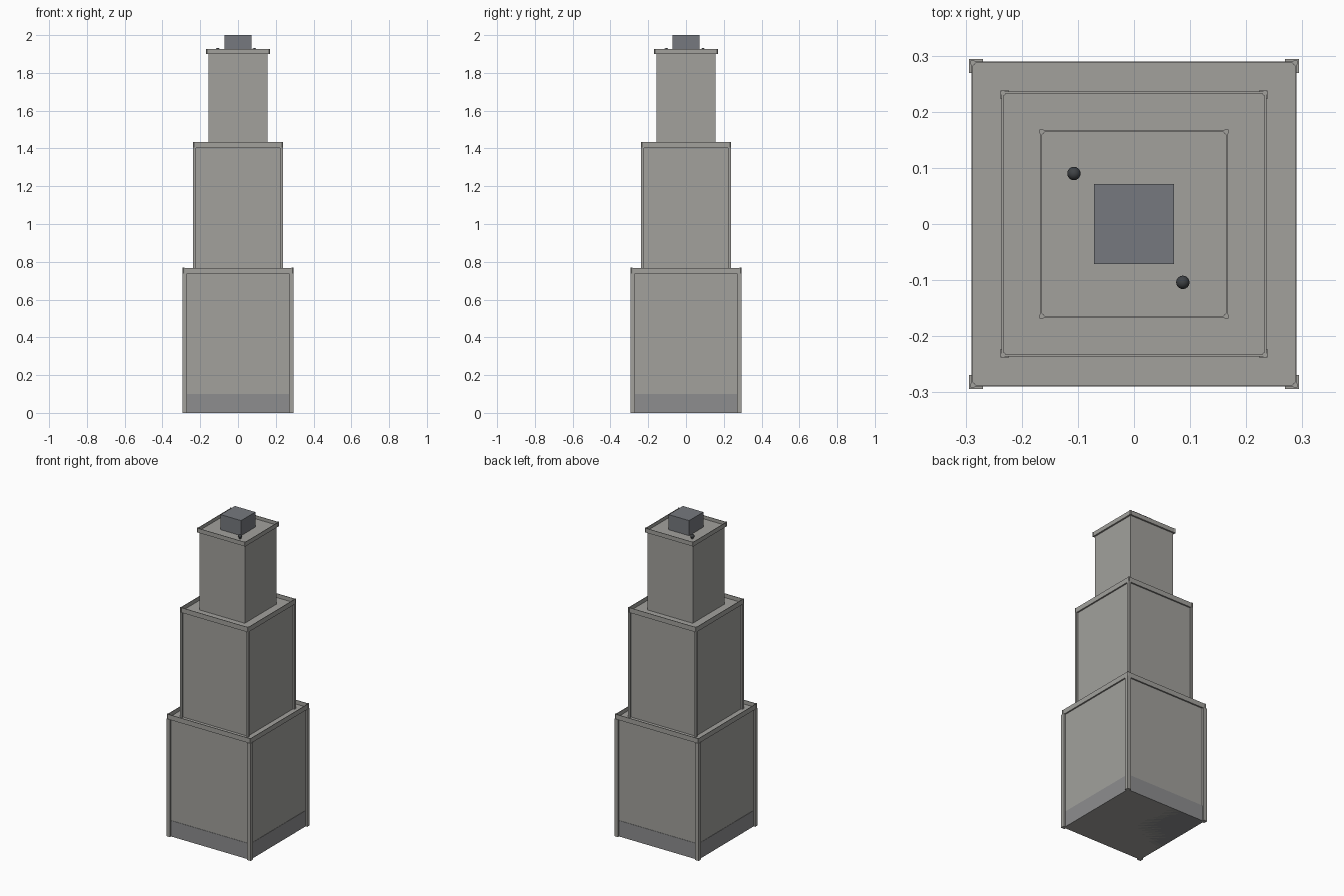
import bpy
import bmesh
from mathutils import Matrix

if "Cube" in bpy.data.objects:
    bpy.data.objects.remove(bpy.data.objects["Cube"])


def material(name, rgb):
    m = bpy.data.materials.new(name)
    m.diffuse_color = (*rgb, 1)
    m.use_nodes = True
    m.node_tree.nodes["Principled BSDF"].inputs["Base Color"].default_value = m.diffuse_color
    return m


STONE = material("warm_stone", (0.36, 0.355, 0.335))
PLINTH = material("plinth_grey", (0.27, 0.27, 0.275))
METAL = material("roof_metal", (0.18, 0.19, 0.21))
DARK = material("dark_vent", (0.05, 0.055, 0.06))


def finish(name, bm, mat):
    me = bpy.data.meshes.new(name)
    bm.to_mesh(me)
    bm.free()
    me.materials.append(mat)
    ob = bpy.data.objects.new(name, me)
    bpy.context.collection.objects.link(ob)
    return ob


def box(bm, x0, x1, y0, y1, z0, z1):
    size = Matrix.Diagonal((x1 - x0, y1 - y0, z1 - z0, 1))
    mid = Matrix.Translation(((x0 + x1) / 2, (y0 + y1) / 2, (z0 + z1) / 2))
    bmesh.ops.create_cube(bm, size=1, matrix=mid @ size)


def block(name, h, z0, z1, mat):
    bm = bmesh.new()
    box(bm, -h, h, -h, h, z0, z1)
    return finish(name, bm, mat)


def extrude_up(bm, points, z0, z1):
    face = bm.faces.new([bm.verts.new((x, y, z0)) for x, y in points])
    new = bmesh.ops.extrude_face_region(bm, geom=[face])["geom"]
    verts = [g for g in new if isinstance(g, bmesh.types.BMVert)]
    bmesh.ops.translate(bm, verts=verts, vec=(0, 0, z1 - z0))
    bmesh.ops.recalc_face_normals(bm, faces=bm.faces)


def parapet(name, h, t, z0, floor, z1):
    # roof tray: square slab whose inset top is sunk to the roof floor
    bm = bmesh.new()
    box(bm, -h, h, -h, h, z0, z1)
    bm.normal_update()
    top = max(bm.faces, key=lambda f: f.calc_center_median().z)
    bmesh.ops.inset_region(bm, faces=[top], thickness=t)
    new = bmesh.ops.extrude_face_region(bm, geom=[top])["geom"]
    verts = [g for g in new if isinstance(g, bmesh.types.BMVert)]
    bmesh.ops.delete(bm, geom=[top], context="FACES_ONLY")
    bmesh.ops.translate(bm, verts=verts, vec=(0, 0, floor - z1))
    bmesh.ops.recalc_face_normals(bm, faces=bm.faces)
    finish(name, bm, STONE)


def corner_caps(name, c, r, z0, z1):
    bm = bmesh.new()
    for sx in (-1, 1):
        for sy in (-1, 1):
            bmesh.ops.create_cone(
                bm, cap_ends=True, segments=8, radius1=r, radius2=r, depth=z1 - z0,
                matrix=Matrix.Translation((sx * c, sy * c, (z0 + z1) / 2)))
    finish(name, bm, STONE)


def corner_posts(name, outer, inner, wall, z0, z1):
    # L-shaped pilaster, mirrored to all four corners
    w = wall - 0.004
    bm = bmesh.new()
    extrude_up(bm, [(outer, outer), (inner, outer), (inner, w),
                    (w, w), (w, inner), (outer, inner)], z0, z1)
    ob = finish(name, bm, STONE)
    mod = ob.modifiers.new("mirror", "MIRROR")
    mod.use_axis = (True, True, False)
    mod.use_mirror_merge = False


# stepped tiers: name, wall half width, parapet half width, wall z range, parapet top
tiers = [
    ("lower", 0.281, 0.290, 0.0, 0.737, 0.768),
    ("middle", 0.227, 0.236, 0.74, 1.403, 1.434),
    ("upper", 0.157, 0.167, 1.405, 1.899, 1.926),
]
for name, wall, rim, z0, z1, top in tiers:
    block(name + "_tier", wall, z0, z1 + 0.002, STONE)
    parapet(name + "_parapet", rim, 0.0045, z1, z1 + 0.006, top)
    corner_caps(name + "_parapet_corners", rim - 0.0025, 0.005, z1, top + 0.001)

# corner pilasters on the two lower tiers
corner_posts("lower_corner_posts", 0.294, 0.269, 0.281, 0.0, 0.739)
corner_posts("middle_corner_posts", 0.238, 0.223, 0.227, 0.743, 1.405)

# plinth band
block("plinth", 0.283, 0.0, 0.1, PLINTH)

# rooftop plant box and two domed vents
block("rooftop_unit", 0.071, 1.902, 2.0, METAL)
for i, (x, y) in enumerate([(-0.107, 0.09), (0.087, -0.104)]):
    bm = bmesh.new()
    bmesh.ops.create_uvsphere(bm, u_segments=16, v_segments=10, radius=0.012,
                              matrix=Matrix.Translation((x, y, 1.92)))
    bmesh.ops.create_cone(bm, cap_ends=True, segments=12, radius1=0.007,
                          radius2=0.007, depth=0.018,
                          matrix=Matrix.Translation((x, y, 1.911)))
    for f in bm.faces:
        f.smooth = len(f.verts) <= 4
    finish("roof_vent_%d" % (i + 1), bm, DARK)
